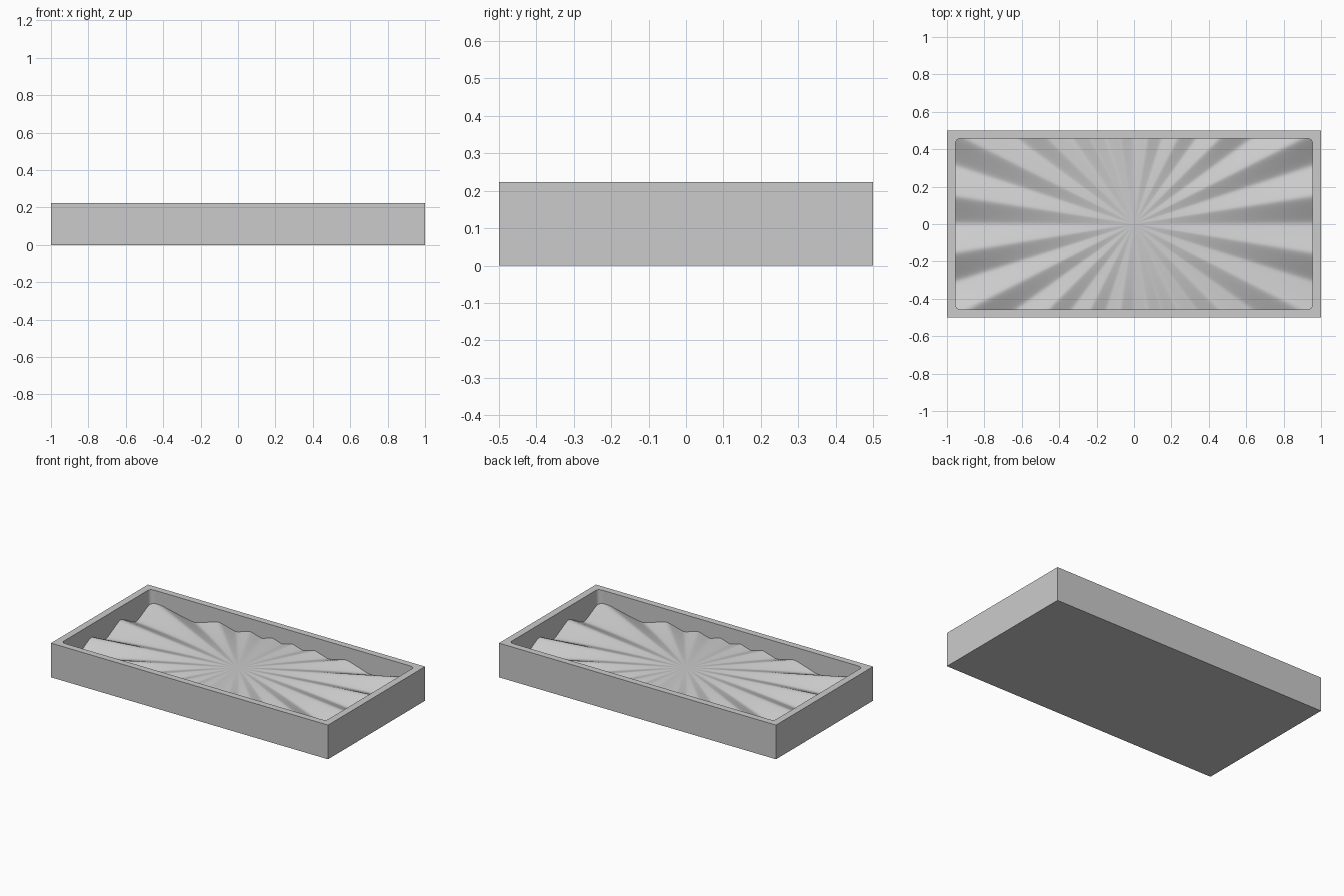
import bpy, bmesh
from math import sin, cos, asin, atan2, hypot, pi, radians

if "Cube" in bpy.data.objects:
    bpy.data.objects.remove(bpy.data.objects["Cube"])

HX, HY, H = 1.0, 0.5, 0.223          # outer half sizes and height
IX, IY, CORNER = 0.954, 0.457, 0.025  # cavity half sizes and corner radius
RAYS, RINGS = 20, 16


def reach(a, hx, hy, rad):
    """Distance from the centre to a rounded rectangle along angle a."""
    lo, hi = 0.0, 2.0
    for _ in range(40):
        m = (lo + hi) / 2
        qx = abs(m * cos(a)) - hx + rad
        qy = abs(m * sin(a)) - hy + rad
        d = hypot(max(qx, 0), max(qy, 0)) + min(max(qx, qy), 0) - rad
        lo, hi = (m, hi) if d < 0 else (lo, m)
    return lo


def relief(r, a):
    """Sunburst: level ridges with valleys that deepen outwards."""
    wave = asin(0.94 * cos(RAYS * a)) / asin(0.94)
    return 0.138 - 0.072 * r ** 1.7 * (1 + wave) / 2


# angles include the exact outer corners
angles = [2 * pi * i / 720 for i in range(720)]
c = atan2(HY, HX)
angles = sorted(angles + [c, pi - c, pi + c, 2 * pi - c])
inner = [reach(a, IX, IY, CORNER) for a in angles]
outer = [reach(a, HX, HY, 0) for a in angles]

bm = bmesh.new()


def loop(radii, height):
    return [bm.verts.new((r * cos(a), r * sin(a), height(r, a)))
            for r, a in zip(radii, angles)]


# sunburst floor, then inner wall, rim and outer wall
loops = [loop([r * k / RINGS for r in inner], relief) for k in range(1, RINGS + 1)]
loops.append(loop(inner, lambda r, a: H))
loops.append(loop(outer, lambda r, a: H))
loops.append(loop(outer, lambda r, a: 0.0))

n = len(angles)
centre = bm.verts.new((0, 0, relief(0, 0)))
for i in range(n):
    j = (i + 1) % n
    bm.faces.new((centre, loops[0][i], loops[0][j]))
    for p, q in zip(loops, loops[1:]):
        bm.faces.new((p[i], q[i], q[j], p[j]))
# flat underside
bm.faces.new(loops[-1][::-1])
bmesh.ops.recalc_face_normals(bm, faces=bm.faces)

mesh = bpy.data.meshes.new("sunburst_tray")
bm.to_mesh(mesh)
bm.free()
tray = bpy.data.objects.new("sunburst_tray", mesh)
bpy.context.collection.objects.link(tray)
bpy.context.view_layer.objects.active = tray
tray.select_set(True)
bpy.ops.object.shade_smooth_by_angle(angle=radians(30))
